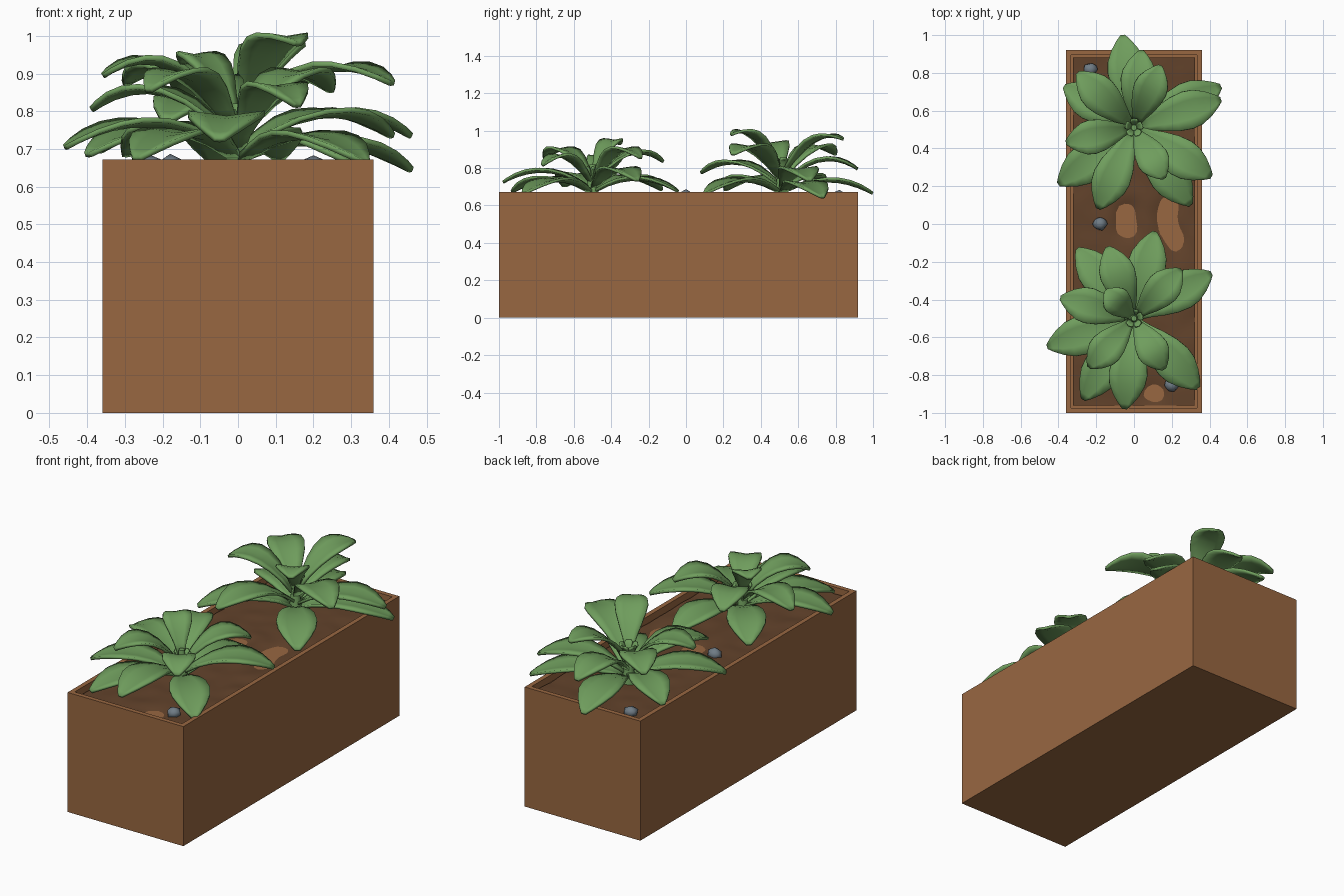
import bpy, bmesh, math, random
from mathutils import Vector, noise

if "Cube" in bpy.data.objects:
    bpy.data.objects.remove(bpy.data.objects["Cube"])

random.seed(4)


def mat(name, rgb):
    m = bpy.data.materials.new(name)
    m.diffuse_color = (*rgb, 1)
    m.use_nodes = True
    m.node_tree.nodes["Principled BSDF"].inputs["Base Color"].default_value = m.diffuse_color
    return m


WOOD = mat("terracotta_brown", (0.315, 0.136, 0.053))
SOIL = mat("dark_soil", (0.122, 0.055, 0.024))
GREEN = mat("leaf_green", (0.16, 0.34, 0.11))
STONE = mat("grey_stone", (0.16, 0.20, 0.235))


def finish(bm, name, material, smooth=None):
    bmesh.ops.recalc_face_normals(bm, faces=bm.faces)
    me = bpy.data.meshes.new(name)
    bm.to_mesh(me)
    bm.free()
    me.materials.append(material)
    ob = bpy.data.objects.new(name, me)
    bpy.context.collection.objects.link(ob)
    if smooth:
        bpy.ops.object.select_all(action='DESELECT')
        ob.select_set(True)
        bpy.context.view_layer.objects.active = ob
        bpy.ops.object.shade_smooth_by_angle(angle=math.radians(smooth))
    return ob


# planter box with a flat rim and a recessed top
Y0, Y1, H, RIM, FLOOR = -1.0, 0.92, 0.672, 0.037, 0.632
bm = bmesh.new()
bmesh.ops.create_cube(bm, size=1)
for v in bm.verts:
    v.co = (v.co.x * 0.72, (Y0 + Y1) / 2 + v.co.y * (Y1 - Y0), (v.co.z + 0.5) * H)
bm.normal_update()
top = max(bm.faces, key=lambda f: f.calc_center_median().z)
bmesh.ops.inset_region(bm, faces=[top], thickness=RIM)
well = bmesh.ops.extrude_discrete_faces(bm, faces=[top])["faces"][0]
for v in well.verts:
    v.co.z = FLOOR
finish(bm, "planter_box", WOOD)

# uneven soil, dipping below the box floor in a few patches
DIPS = [(-0.05, 0.06), (-0.03, -0.02), (0.19, 0.09), (0.18, 0.0), (0.23, -0.09), (0.11, -0.9)]
bm = bmesh.new()
bmesh.ops.create_grid(bm, x_segments=26, y_segments=70, size=1)
for v in bm.verts:
    x, y = v.co.x * 0.322, (Y0 + Y1) / 2 + v.co.y * 0.922
    z = 0.642 + 0.008 * noise.noise(Vector((x * 9, y * 9, 0)))
    for dx, dy in DIPS:
        z -= 0.019 * math.exp(-((x - dx) ** 2 + (y - dy) ** 2) / 0.0035)
    v.co = (x, y, z)
finish(bm, "soil", SOIL, 60)

# pebbles
for i, (x, y) in enumerate([(-0.23, 0.82), (-0.18, 0.0), (0.2, -0.855)]):
    bm = bmesh.new()
    bmesh.ops.create_icosphere(bm, subdivisions=1, radius=1)
    for v in bm.verts:
        v.co *= random.uniform(0.88, 1.1)
        v.co = (x + v.co.x * 0.043, y + v.co.y * 0.038, 0.652 + v.co.z * 0.033)
    finish(bm, f"pebble_{i + 1}", STONE, 60)

# half width of a leaf along its length
WIDTHS = [(0, .018), (.15, .04), (.3, .068), (.45, .09), (.6, .1),
          (.72, .093), (.84, .068), (.94, .036), (1, .012)]


def leaf(name, base, tip, rise, scale):
    """Arching leaf with a folded midrib, from base to tip."""
    base, tip = Vector(base), Vector(tip)
    ctl = (base + tip) / 2
    ctl.z = tip.z + rise
    out = Vector((tip.x - base.x, tip.y - base.y, 0)).normalized()
    side = Vector((-out.y, out.x, 0))
    bm = bmesh.new()
    rows = []
    for t, w in WIDTHS:
        p = base * (1 - t) ** 2 + ctl * 2 * t * (1 - t) + tip * t * t
        d = ((ctl - base) * (1 - t) + (tip - ctl) * t).normalized()
        up = d.cross(side)
        w *= scale
        row = []
        for s in (-1, -0.5, 0, 0.5, 1):
            row.append(bm.verts.new(p + side * w * s + up * 0.14 * w * abs(s)))
        rows.append(row)
    for a, b in zip(rows, rows[1:]):
        for k in range(4):
            bm.faces.new((a[k], a[k + 1], b[k + 1], b[k]))
    ob = finish(bm, name, GREEN, 50)
    # leaf normals point up, thicken downwards
    if ob.data.polygons[16].normal.z < 0:
        ob.data.flip_normals()
    m = ob.modifiers.new("thickness", 'SOLIDIFY')
    m.thickness = 0.014
    m.offset = -1


def plant(name, cy, tips):
    for i, (x, y, z) in enumerate(tips):
        base_z = 0.68 + 0.35 * max(0, z - 0.67)
        r = math.hypot(x, y - cy)
        rise = 0.13 if z < 0.87 else 0.12 if z < 0.93 else 0.07
        leaf(f"{name}_leaf_{i + 1}", (0.03 * x, cy + 0.03 * (y - cy), base_z),
             (x, y, z), rise, 0.55 + 0.95 * r)
    # small young leaves in the heart
    zc = max(t[2] for t in tips) - 0.13
    for k in range(5):
        a = k * math.tau / 5 + 0.3
        leaf(f"{name}_heart_{k + 1}", (0.005 * math.cos(a), cy + 0.005 * math.sin(a), zc - 0.08),
             (0.05 * math.cos(a), cy + 0.05 * math.sin(a), zc), 0.01, 0.2)
    # short stem
    bm = bmesh.new()
    bmesh.ops.create_cone(bm, cap_ends=True, segments=10, radius1=0.04, radius2=0.015, depth=0.2)
    for v in bm.verts:
        v.co += Vector((0, cy, 0.72))
    finish(bm, f"{name}_stem", GREEN, 50)


plant("back_plant", 0.51, [
    (-.06, 1.0, .67), (-.37, .73, .70), (.46, .73, .65), (-.40, .21, .69), (.30, .10, .67),
    (.46, .66, .74), (-.19, .08, .78), (.04, .92, .80), (.41, .25, .88),
    (-.30, .80, .88), (-.36, .43, .90), (.14, .84, .96), (.16, .24, .985)])
plant("front_plant", -0.5, [
    (.11, -.04, .68), (-.30, -.13, .69), (-.27, -.93, .68), (.34, -.87, .67), (-.46, -.65, .71),
    (-.05, -.98, .73), (.41, -.26, .74), (-.39, -.39, .81), (-.14, -.12, .84),
    (.16, -.77, .82), (-.24, -.76, .86), (.25, -.24, .86), (-.15, -.35, .935)])
